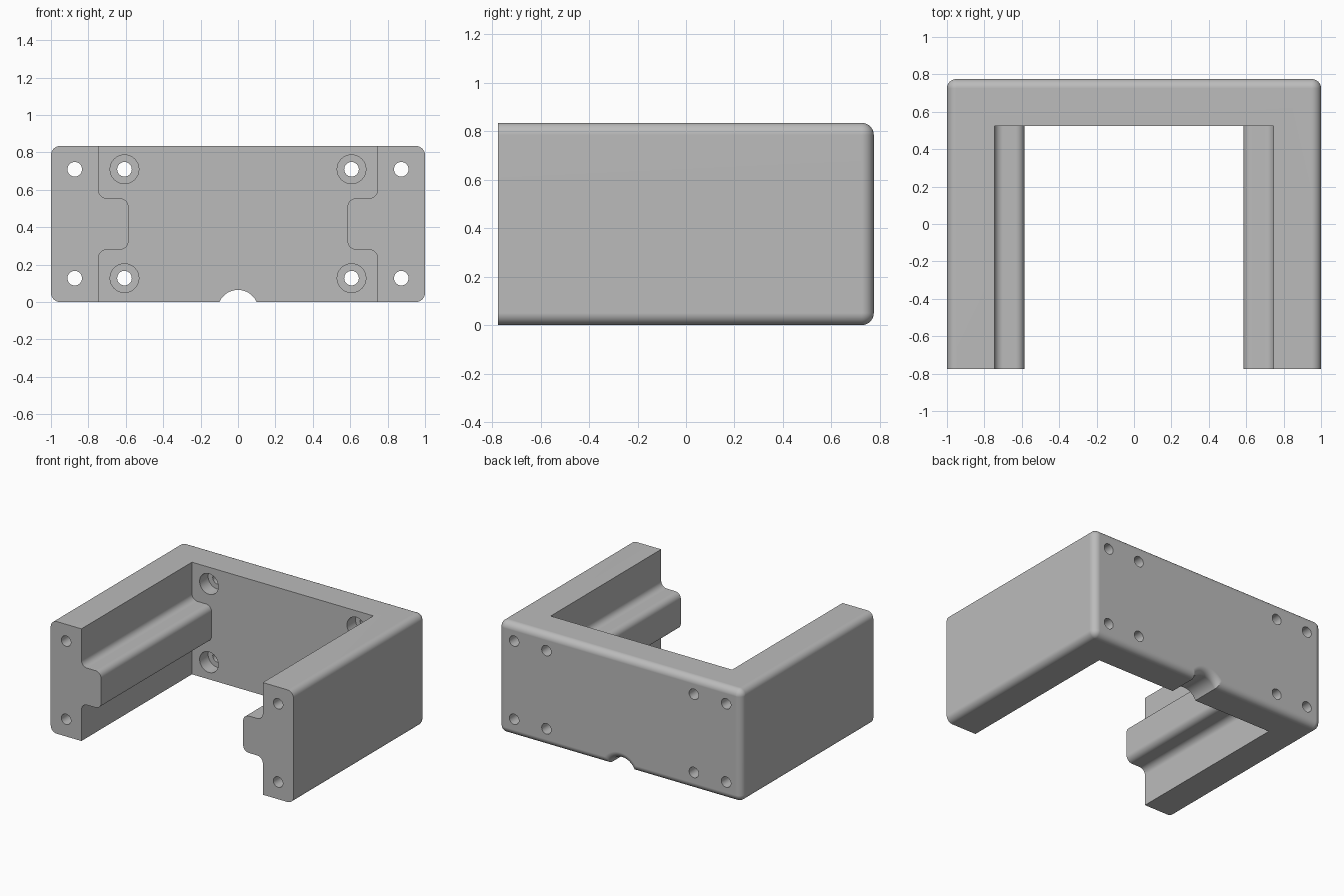
import bpy, bmesh
from math import sin, cos, pi, asin, sqrt

HALF_X, BACK, HEIGHT = 1.0, 0.775, 0.835
FILLET, WALL_Y = 0.05, 0.525
NOTCH_R, NOTCH_Z = 0.109, -0.044

cube = bpy.data.objects.get("Cube")
if cube:
    bpy.data.objects.remove(cube, do_unlink=True)

grey = bpy.data.materials.new("light grey")
grey.use_nodes = True
colour = (0.5, 0.5, 0.5, 1)
grey.diffuse_color = colour
grey.node_tree.nodes["Principled BSDF"].inputs["Base Color"].default_value = colour


def arc(cx, cz, r, a0, a1, n=8):
    """Points on an arc in the XZ plane, angles in quarter turns."""
    angles = [(a0 + (a1 - a0) * i / n) * pi / 2 for i in range(n + 1)]
    return [(cx + r * cos(a), cz + r * sin(a)) for a in angles]


def loft(name, rings):
    """Closed solid through a list of (y, outline) sections."""
    bm = bmesh.new()
    loops = [[bm.verts.new((x, y, z)) for x, z in pts] for y, pts in rings]
    for a, b in zip(loops, loops[1:]):
        for i in range(len(a)):
            j = (i + 1) % len(a)
            bm.faces.new((a[i], a[j], b[j], b[i]))
    bm.faces.new(loops[0])
    bm.faces.new(loops[-1])
    bmesh.ops.recalc_face_normals(bm, faces=bm.faces)
    mesh = bpy.data.meshes.new(name)
    bm.to_mesh(mesh)
    bm.free()
    mesh.materials.append(grey)
    obj = bpy.data.objects.new(name, mesh)
    bpy.context.collection.objects.link(obj)
    return obj


def outline(d):
    """Rounded front outline with the cable notch, offset inwards by d."""
    r = max(FILLET - d, 0.001)
    x, lo, hi = HALF_X - FILLET, FILLET, HEIGHT - FILLET
    pts = arc(x, lo, r, -1, 0) + arc(x, hi, r, 0, 1)
    pts += arc(-x, hi, r, 1, 2) + arc(-x, lo, r, 2, 3)
    R = NOTCH_R + d
    a = asin((d - NOTCH_Z) / R) / (pi / 2)
    return pts + arc(0, NOTCH_Z, R, 2 - a, a, 24)


# Frame body: straight length, then a fillet rolling onto the back face
rings = [(-BACK, outline(0))]
for i in range(9):
    a = i / 8 * pi / 2
    rings.append((BACK - FILLET + FILLET * sin(a), outline(FILLET * (1 - cos(a)))))
body = loft("bracket_frame", rings)

# Opening between the arms, shaped around the two guide rails
r, wall, rail, low, high = 0.047, 0.747, 0.585, 0.28, 0.555
side = [(wall, -0.2)]
side += arc(wall - r, low - r, r, 0, 1)
side += arc(rail + r, low + r, r, 3, 2)
side += arc(rail + r, high - r, r, 2, 1)
side += arc(wall - r, high + r, r, -1, 0)
side += [(wall, 1.1)]
opening = side + [(-x, z) for x, z in reversed(side)]
cutters = [loft("opening_cutter", [(-1, opening), (WALL_Y, opening)])]


def hole(x, z, radius, y0, y1):
    circle = arc(x, z, radius, 0, 4, 32)[:-1]
    cutters.append(loft("hole_cutter", [(y0, circle), (y1, circle)]))


# Screw holes along the arms, and counterbored holes through the back wall
for s in (-1, 1):
    for z in (0.128, 0.71):
        hole(s * 0.873, z, 0.039, -1, 1)
        hole(s * 0.607, z, 0.039, 0.55, 1)
        hole(s * 0.607, z, 0.077, 0.4, WALL_Y + 0.1)

bpy.context.view_layer.objects.active = body
for cutter in cutters:
    mod = body.modifiers.new("cut", "BOOLEAN")
    mod.operation, mod.solver, mod.object = "DIFFERENCE", "EXACT", cutter
    bpy.ops.object.modifier_apply(modifier=mod.name)
    bpy.data.objects.remove(cutter, do_unlink=True)

# Smooth fillets with crisp edges
bpy.ops.object.select_all(action="DESELECT")
body.select_set(True)
bpy.ops.object.shade_smooth_by_angle(angle=pi / 6)
normals = body.modifiers.new("weighted_normals", "WEIGHTED_NORMAL")
normals.keep_sharp = True
